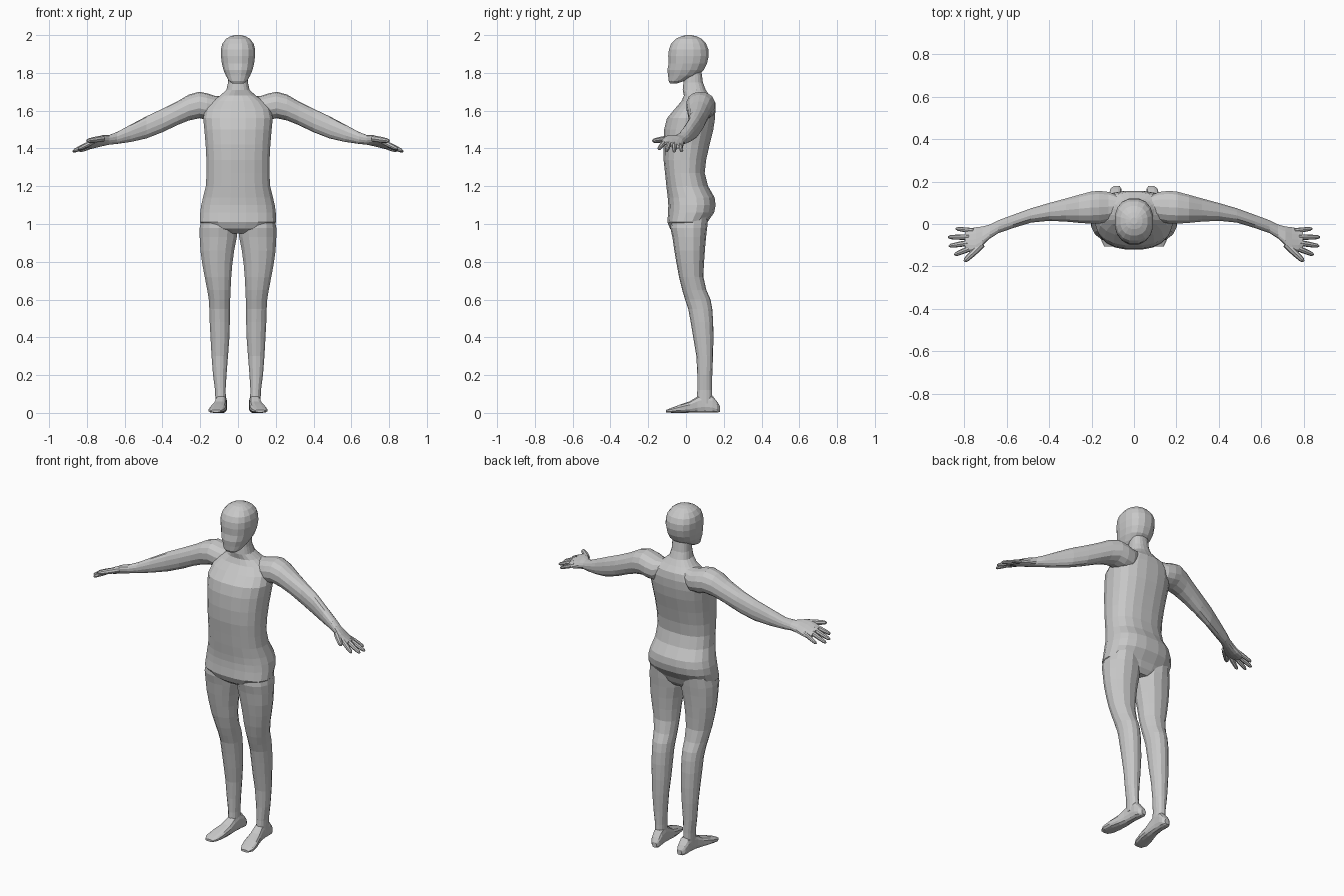
import bpy, bmesh, math
from mathutils import Vector

skin = bpy.data.materials.new("plain grey")
skin.diffuse_color = (0.58, 0.58, 0.58, 1)


def finish(name, bm, mirror):
    bmesh.ops.recalc_face_normals(bm, faces=bm.faces)
    me = bpy.data.meshes.new(name)
    bm.to_mesh(me)
    bm.free()
    me.materials.append(skin)
    ob = bpy.data.objects.new(name, me)
    bpy.context.collection.objects.link(ob)
    if mirror:
        ob.modifiers.new("mirror", 'MIRROR').use_mirror_merge = False
    return ob


def skin_rings(bm, rings):
    """Bridge point rings with quads and cap both ends."""
    vs = [[bm.verts.new(p) for p in r] for r in rings]
    n = len(vs[0])
    for a, b in zip(vs, vs[1:]):
        for i in range(n):
            j = (i + 1) % n
            bm.faces.new((a[i], a[j], b[j], b[i]))
    bm.faces.new(vs[0])
    bm.faces.new(vs[-1])


def loft(name, axis, rows, n=16, power=2.3, mirror=True):
    """rows: position on axis, then low/high on the other two axes, optional tilt."""
    rings = []
    for t, a0, a1, b0, b1, *tilt in rows:
        ring = []
        for i in range(n):
            ang = 2 * math.pi * (i + 0.5) / n
            c, s = math.cos(ang), math.sin(ang)
            da = math.copysign(abs(c) ** (2 / power), c) * (a1 - a0) / 2
            db = math.copysign(abs(s) ** (2 / power), s) * (b1 - b0) / 2
            p = [(a0 + a1) / 2 + da, (b0 + b1) / 2 + db + (tilt[0] * da if tilt else 0)]
            p.insert(axis, t)
            ring.append(p)
        rings.append(ring)
    bm = bmesh.new()
    skin_rings(bm, rings)
    return finish(name, bm, mirror)


# Torso with neck: height, half width, front, back
torso = [(0.95, .10, -.05, .08), (0.975, .17, -.085, .10), (1.01, .203, -.10, .115),
         (1.06, .202, -.096, .15), (1.10, .197, -.095, .158), (1.14, .187, -.098, .153),
         (1.20, .172, -.105, .118), (1.27, .168, -.112, .10), (1.34, .169, -.12, .108),
         (1.42, .173, -.122, .126), (1.50, .180, -.117, .146), (1.56, .186, -.102, .155),
         (1.61, .175, -.06, .157), (1.65, .14, -.025, .15), (1.68, .095, -.012, .125),
         (1.71, .062, -.018, .105), (1.75, .053, -.014, .09), (1.82, .05, -.005, .08)]
loft("torso", 2, [(z, -w, w, f, b) for z, w, f, b in torso], 20, 2.4, False)

# Head: height, half width, front, back
head = [(1.745, .032, -.085, -.045), (1.758, .05, -.093, -.005), (1.785, .065, -.096, .06),
        (1.815, .078, -.100, .096), (1.85, .087, -.094, .113), (1.89, .092, -.096, .122),
        (1.925, .092, -.092, .12), (1.955, .084, -.08, .108), (1.98, .065, -.055, .085),
        (1.994, .040, -.025, .055), (2.0, .016, 0, .03)]
loft("head", 2, [(z, -w, w, f, b) for z, w, f, b in head], 16, 2.3, False)

# Legs: height, inner, outer, front, back
loft("leg", 2, [
    (1.06, .02, .19, -.075, .12), (0.98, .002, .205, -.083, .112), (0.93, .004, .205, -.072, .106),
    (0.86, .018, .201, -.062, .10), (0.79, .028, .191, -.05, .095), (0.72, .034, .178, -.037, .092),
    (0.65, .038, .164, -.02, .108), (0.60, .040, .156, -.005, .13), (0.55, .041, .153, .012, .139),
    (0.48, .042, .151, .025, .144), (0.39, .045, .146, .04, .145), (0.30, .052, .141, .055, .143),
    (0.20, .060, .133, .060, .139), (0.12, .065, .122, .060, .138), (0.05, .062, .12, .055, .14)],
    14, 2.2)

# Feet: depth, inner, outer, bottom, top
loft("foot", 1, [
    (.18, .068, .096, .006, .036), (.165, .058, .112, 0, .06), (.14, .057, .118, 0, .092),
    (.10, .06, .118, 0, .105), (.06, .061, .122, 0, .088), (.02, .061, .133, 0, .062),
    (-.03, .064, .149, 0, .045), (-.075, .074, .156, 0, .028), (-.105, .092, .142, .003, .016)],
    12, 2.8)

# Arms with palms: sideways position, front, back, bottom, top, tilt
loft("arm", 0, [
    (.06, .04, .13, 1.60, 1.675), (.12, .01, .153, 1.55, 1.678), (.165, .0, .158, 1.552, 1.692),
    (.205, .0, .154, 1.56, 1.70), (.26, .004, .139, 1.548, 1.685), (.32, .01, .122, 1.524, 1.65),
    (.40, .014, .10, 1.486, 1.61), (.485, .006, .075, 1.453, 1.57), (.57, -.02, .044, 1.434, 1.525),
    (.64, -.044, .018, 1.424, 1.487), (.68, -.07, -.002, 1.42, 1.472, -.1),
    (.715, -.105, -.011, 1.416, 1.468, -.25), (.745, -.128, -.014, 1.411, 1.455, -.3),
    (.775, -.128, -.02, 1.405, 1.44, -.3), (.797, -.112, -.035, 1.405, 1.43, -.25)],
    14, 2.2)

# Fingers and thumb: base, tip, radius
digits = [("thumb", (.715, -.095, 1.452), (.80, -.176, 1.44), .016),
          ("index_finger", (.765, -.112, 1.437), (.846, -.145, 1.396), .013),
          ("middle_finger", (.775, -.088, 1.43), (.872, -.104, 1.386), .013),
          ("ring_finger", (.775, -.062, 1.423), (.876, -.062, 1.383), .0125),
          ("little_finger", (.755, -.032, 1.42), (.84, -.022, 1.385), .0115)]
for name, base, tip, rad in digits:
    base, tip = Vector(base), Vector(tip)
    turn = (tip - base).to_track_quat('Z', 'Y')
    rings = []
    for f, s in ((0, 1), (.35, 1.03), (.65, .92), (.9, .75), (1, .35)):
        rings.append([base.lerp(tip, f) + turn @ Vector((
            rad * s * math.cos(i * math.pi / 4), rad * s * math.sin(i * math.pi / 4), 0))
            for i in range(8)])
    bm = bmesh.new()
    skin_rings(bm, rings)
    finish(name, bm, True)
